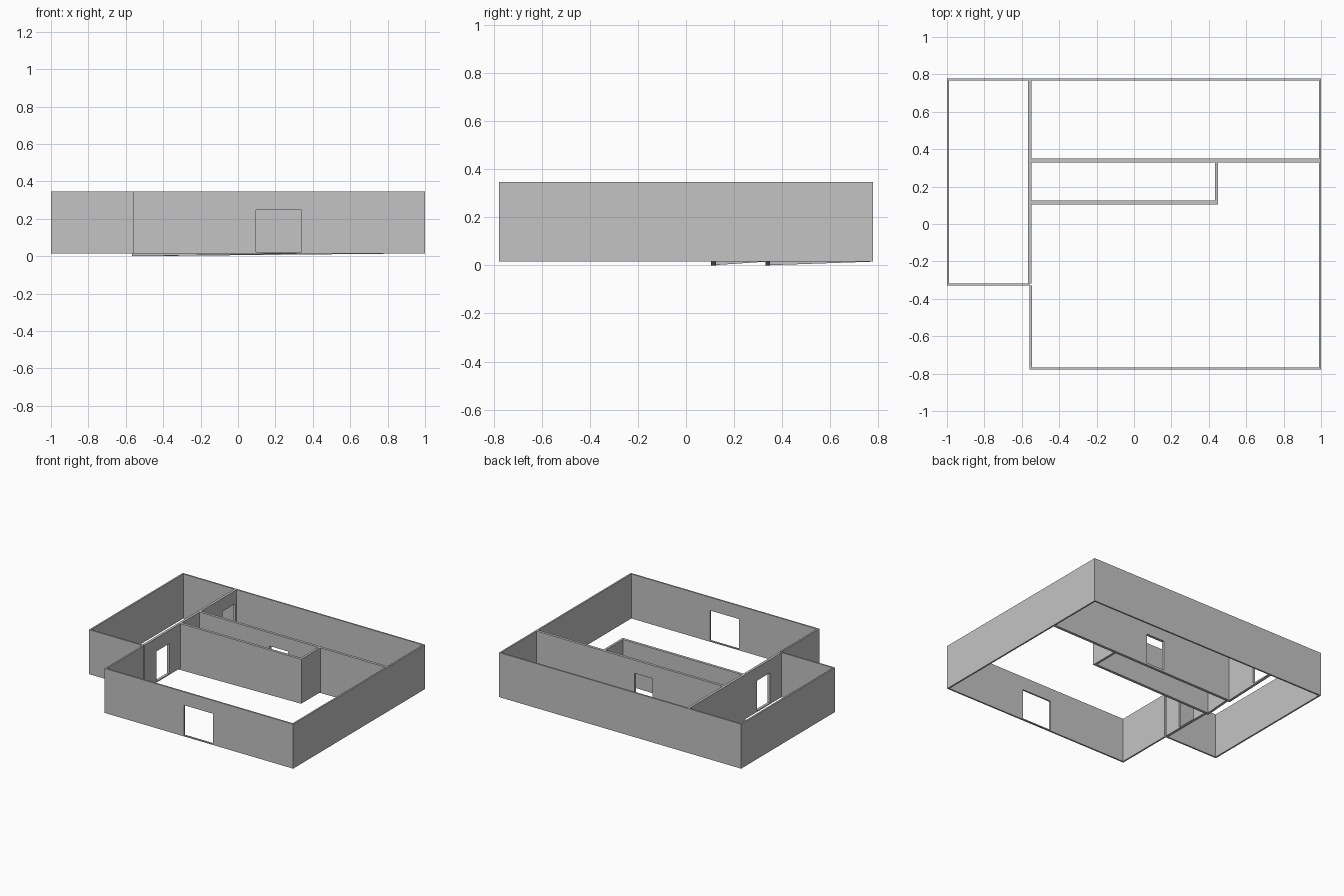
import bpy
import bmesh
from mathutils import Vector

if "Cube" in bpy.data.objects:
    bpy.data.objects.remove(bpy.data.objects["Cube"])

BASE, TOP = 0.015, 0.347
SILL, HEAD = 0.023, 0.248

grey = bpy.data.materials.new("wall_grey")
grey.use_nodes = True
colour = (0.55, 0.55, 0.55, 1)
grey.diffuse_color = colour
grey.node_tree.nodes["Principled BSDF"].inputs["Base Color"].default_value = colour


def wall(name, axis, start, end, near, far, door=None, foot=BASE):
    """Upright wall along an axis, with an optional doorway and a sloping foot."""
    stops = sorted([start, end] + list(door or ()))
    levels = [BASE, SILL, HEAD, TOP] if door else [BASE, TOP]

    def point(s, z, across):
        return Vector((s, across, z)) if axis == "x" else Vector((across, s, z))

    bm = bmesh.new()
    grid = []
    for s in stops:
        column = []
        for i, z in enumerate(levels):
            if i == 0:
                z = foot + (BASE - foot) * (s - start) / (end - start)
            column.append(bm.verts.new(point(s, z, near)))
        grid.append(column)
    for i in range(len(stops) - 1):
        for j in range(len(levels) - 1):
            if door and i == 1 and j == 1:
                continue  # doorway
            bm.faces.new((grid[i][j], grid[i + 1][j],
                          grid[i + 1][j + 1], grid[i][j + 1]))
    # Give the sheet its thickness
    sheet = bm.faces[:]
    result = bmesh.ops.extrude_face_region(bm, geom=sheet, use_keep_orig=True)
    moved = [g for g in result["geom"] if isinstance(g, bmesh.types.BMVert)]
    bmesh.ops.translate(bm, verts=moved, vec=point(0, 0, far - near))
    bmesh.ops.recalc_face_normals(bm, faces=bm.faces[:])
    mesh = bpy.data.meshes.new(name)
    bm.to_mesh(mesh)
    bm.free()
    mesh.materials.append(grey)
    obj = bpy.data.objects.new(name, mesh)
    bpy.context.collection.objects.link(obj)
    return obj


# Outer walls
wall("back_wall", "x", -1, 1, 0.766, 0.778)
wall("front_wall", "x", -0.558, 1, -0.778, -0.766, door=(0.097, 0.34))
wall("left_wall", "y", -0.766, 0.766, 0.988, 1)
wall("main_room_right_wall", "y", -0.766, -0.33, -0.558, -0.546)
wall("wing_right_wall", "y", -0.33, 0.766, -1, -0.988)
wall("wing_front_wall", "x", -0.988, -0.558, -0.33, -0.318)

# Wall between the wing and the main rooms
wall("wing_divider_front", "y", -0.318, 0.105, -0.567, -0.548, door=(-0.18, -0.027))
wall("wing_divider_middle", "y", 0.105, 0.33, -0.567, -0.548, foot=0)
wall("wing_divider_back", "y", 0.33, 0.766, -0.567, -0.548, door=(0.6, 0.755), foot=0)

# Inner room walls
wall("back_room_wall", "x", -0.548, 0.988, 0.33, 0.35, door=(0.03, 0.18), foot=0)
wall("inner_room_front_wall", "x", -0.548, 0.449, 0.105, 0.125, foot=0)
wall("inner_room_end_wall", "y", 0.125, 0.33, 0.432, 0.449)
